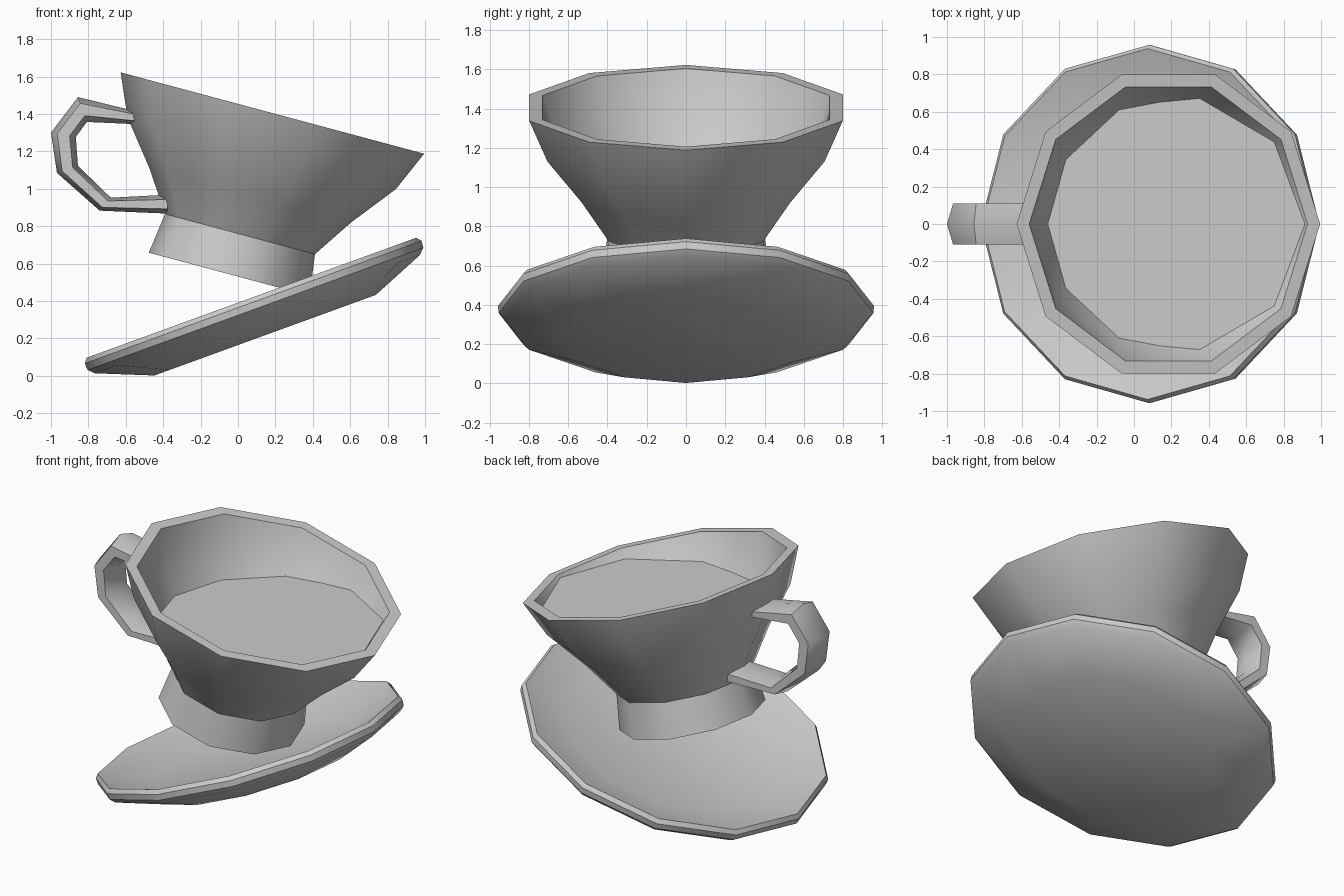
import bpy, bmesh
from math import cos, sin, pi, radians
from mathutils import Matrix, Vector

if "Cube" in bpy.data.objects:
    bpy.data.objects.remove(bpy.data.objects["Cube"])


def finish(name, bm, angle=39):
    bmesh.ops.recalc_face_normals(bm, faces=bm.faces)
    for f in bm.faces:
        f.smooth = len(f.verts) == 4          # caps stay flat
    mesh = bpy.data.meshes.new(name)
    bm.to_mesh(mesh)
    bm.free()
    mesh.set_sharp_from_angle(angle=radians(angle))
    obj = bpy.data.objects.new(name, mesh)
    bpy.context.collection.objects.link(obj)
    return obj


def skin(rings):
    """Join equal vertex rings with quads and cap both ends."""
    bm = bmesh.new()
    loops = [[bm.verts.new(p) for p in ring] for ring in rings]
    n = len(loops[0])
    for a, b in zip(loops, loops[1:]):
        for i in range(n):
            j = (i + 1) % n
            bm.faces.new((a[i], a[j], b[j], b[i]))
    bm.faces.new(loops[0])
    bm.faces.new(loops[-1])
    return bm


def lathe(profile, sides, matrix):
    """Turn (radius, height) points around a tilted axis."""
    return skin([[matrix @ Vector((r * cos(2 * pi * i / sides),
                                   r * sin(2 * pi * i / sides), z))
                  for i in range(sides)] for r, z in profile])


# Saucer: twelve sides, tipped up to the right
saucer_frame = Matrix.Translation((0.145, 0, 0.217)) @ Matrix.Rotation(radians(-20), 4, 'Y')
finish("saucer", lathe([(0.63, 0), (0.925, 0.12), (0.955, 0.15), (0.958, 0.188),
                        (0.938, 0.213), (0.62, 0.095)], 12, saucer_frame))

# Cup with foot: ten sides, tipped down to the right
cup_frame = Matrix.Translation((-0.047, 0, 0.543)) @ Matrix.Rotation(radians(15), 4, 'Y')
outside = [(0.445, 0), (0.415, 0.222), (0.557, 0.435), (0.743, 0.67), (0.84, 0.892)]
inside = [(0.77, 0.892), (0.685, 0.67), (0.505, 0.435), (0.37, 0.27)]
finish("cup", lathe(outside + inside, 10, cup_frame))

# Drink: level surface cut across the inside of the cup
level = Vector((0, 0, 1.187))
bm = lathe(inside, 10, cup_frame)
cut = bmesh.ops.bisect_plane(bm, geom=bm.verts[:] + bm.edges[:] + bm.faces[:],
                             plane_co=level, plane_no=(0, 0, 1), clear_outer=True)
rim = [e for e in cut["geom_cut"] if isinstance(e, bmesh.types.BMEdge)]
old = bm.faces[:]
bmesh.ops.contextual_create(bm, geom=rim)
bmesh.ops.delete(bm, geom=old, context='FACES')
bm.normal_update()
drink = finish("drink", bm)
if drink.data.polygons and drink.data.polygons[0].normal.z < 0:
    drink.data.flip_normals()

# Handle: six-sided sections given by their outer and inner points (x, z)
sections = [((-0.55, 1.415), (-0.54, 1.345)), ((-0.856, 1.49), (-0.808, 1.357)),
            ((-1.0, 1.30), (-0.867, 1.277)), ((-0.968, 1.085), (-0.856, 1.123)),
            ((-0.74, 0.883), (-0.68, 0.952)), ((-0.376, 0.867), (-0.38, 0.968))]
rings = []
for outer, inner in sections:
    o, i = Vector((outer[0], 0, outer[1])), Vector((inner[0], 0, inner[1]))
    mid, half = (o + i) / 2, (o - i) / 2
    rings.append([mid + half * cos(k * pi / 3) + Vector((0, 0.128 * sin(k * pi / 3), 0))
                  for k in range(6)])
finish("handle", skin(rings), 60)
